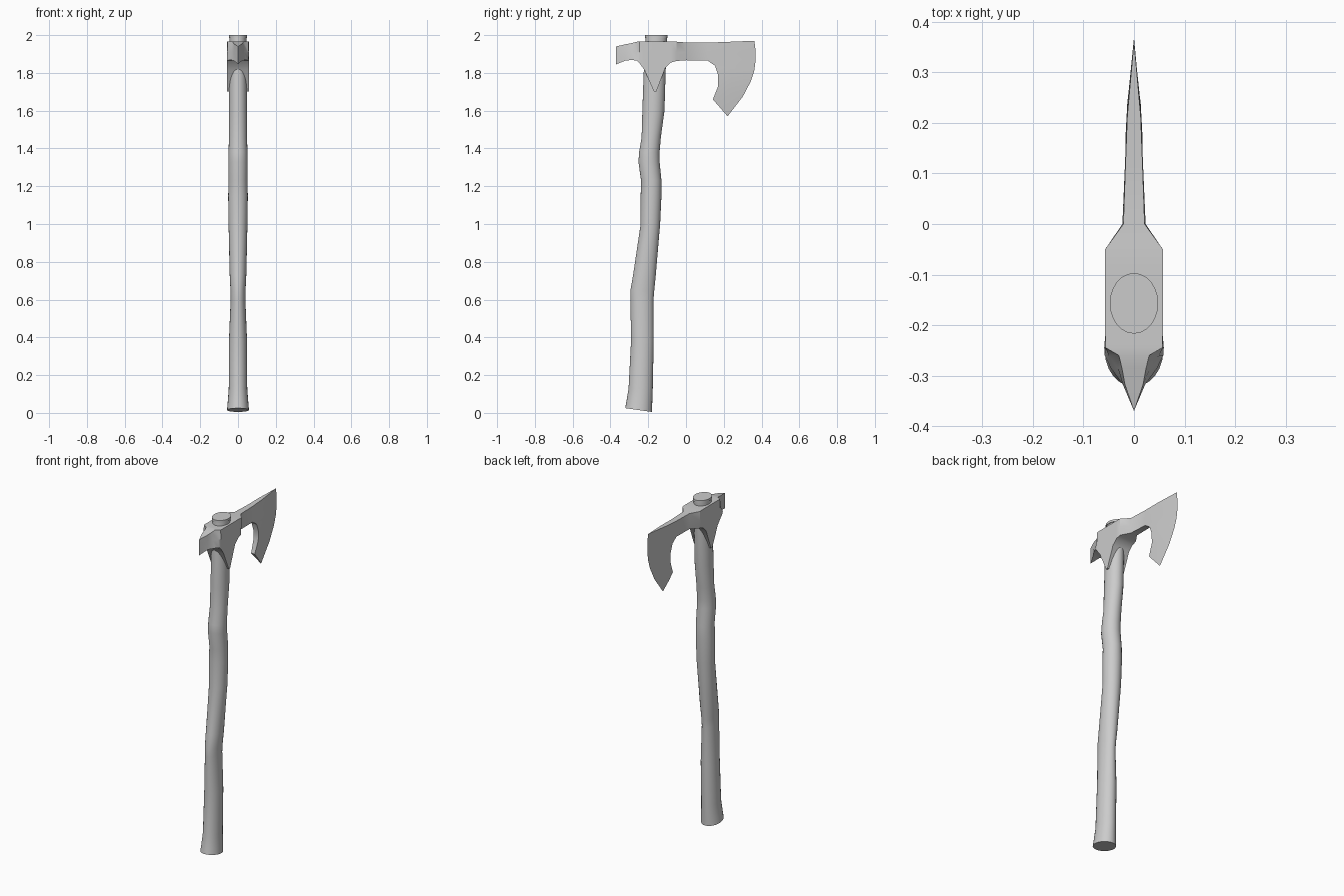
import bpy, bmesh, math


def finish(name, bm, angle):
    bmesh.ops.recalc_face_normals(bm, faces=bm.faces)
    me = bpy.data.meshes.new(name)
    bm.to_mesh(me)
    bm.free()
    ob = bpy.data.objects.new(name, me)
    bpy.context.collection.objects.link(ob)
    bpy.ops.object.select_all(action='DESELECT')
    bpy.context.view_layer.objects.active = ob
    ob.select_set(True)
    bpy.ops.object.shade_smooth_by_angle(angle=math.radians(angle))
    return ob


# Handle: elliptical rings (z, back y, front y, half width, tilt of the ring)
rings = [
    (0.015, -0.322, -0.180, 0.058, 0.010), (0.05, -0.316, -0.179, 0.055, 0.007),
    (0.13, -0.304, -0.176, 0.049, 0), (0.38, -0.291, -0.171, 0.048, 0),
    (0.60, -0.294, -0.172, 0.039, 0), (0.65, -0.294, -0.168, 0.040, 0),
    (0.73, -0.280, -0.160, 0.044, 0), (1.00, -0.240, -0.137, 0.050, 0),
    (1.15, -0.240, -0.130, 0.052, 0), (1.23, -0.238, -0.130, 0.050, 0),
    (1.33, -0.252, -0.140, 0.051, 0), (1.38, -0.248, -0.140, 0.050, 0),
    (1.46, -0.235, -0.133, 0.048, 0), (1.60, -0.231, -0.114, 0.048, 0),
    (1.80, -0.224, -0.108, 0.047, 0), (1.985, -0.213, -0.101, 0.044, 0),
    (1.986, -0.217, -0.097, 0.048, 0), (2.0, -0.217, -0.097, 0.048, 0)]
SIDES = 24
bm = bmesh.new()
loops = []
for z, y0, y1, w, tilt in rings:
    loop = []
    for i in range(SIDES):
        a = 2 * math.pi * i / SIDES
        s = math.sin(a)
        loop.append(bm.verts.new((w * math.cos(a), (y0 + y1) / 2 + (y1 - y0) / 2 * s, z - tilt * s)))
    loops.append(loop)
for a, b in zip(loops, loops[1:]):
    for i in range(SIDES):
        j = (i + 1) % SIDES
        bm.faces.new((a[i], a[j], b[j], b[i]))
bm.faces.new(loops[0])
bm.faces.new(loops[-1])
finish("handle", bm, 40)

# Axe head, one half as grids: poll, eye with pointed lugs, neck
# (y, top z, bottom z, half width at top, middle, bottom)
columns = [
    (-0.370, 1.940, 1.845, 0.000, 0.000, 0.000),
    (-0.318, 1.952, 1.866, 0.018, 0.022, 0.022),
    (-0.285, 1.958, 1.868, 0.024, 0.032, 0.046),
    (-0.260, 1.965, 1.865, 0.030, 0.050, 0.058),
    (-0.245, 1.966, 1.850, 0.056, 0.057, 0.059),
    (-0.220, 1.966, 1.815, 0.057, 0.057, 0.057),
    (-0.170, 1.966, 1.702, 0.057, 0.057, 0.057),
    (-0.157, 1.966, 1.702, 0.057, 0.057, 0.057),
    (-0.110, 1.966, 1.825, 0.057, 0.057, 0.057),
    (-0.080, 1.966, 1.855, 0.057, 0.057, 0.057),
    (-0.050, 1.965, 1.863, 0.057, 0.057, 0.055),
    (0.000, 1.961, 1.867, 0.021, 0.023, 0.021),
    (0.115, 1.960, 1.865, 0.017, 0.018, 0.017)]
head = [[(wt, y, t), (wm, y, 1.91), (wb, y, b)] for y, t, b, wt, wm, wb in columns]

# Bearded blade: rows run from the inner curve to the cutting edge
inner = head[-1] + [(0.017, 0.153, 1.838), (0.017, 0.170, 1.79),
                    (0.016, 0.170, 1.73), (0.012, 0.142, 1.66)]
edge = [(0.362, 1.970), (0.368, 1.92), (0.369, 1.87), (0.361, 1.81),
        (0.343, 1.755), (0.301, 1.675), (0.220, 1.570)]
blade = []
for (w, y, z), (ey, ez) in zip(inner, edge):
    k = 0.4
    blade.append([(w, y, z), (w * 0.78, y + k * (ey - y), z + k * (ez - z)), (0, ey, ez)])

bm = bmesh.new()
for grid in (head, blade):
    vs = [[bm.verts.new(p) for p in row] for row in grid]
    for r, s in zip(vs, vs[1:]):
        for i in range(len(r) - 1):
            bm.faces.new((r[i], r[i + 1], s[i + 1], s[i]))
bmesh.ops.remove_doubles(bm, verts=bm.verts, dist=0.0005)

# Mirror the half and close the rim between both sides
border = [tuple(e.verts) for e in bm.edges if e.is_boundary]
half = list(bm.faces)
twin = {v: (v if v.co.x < 1e-5 else bm.verts.new((-v.co.x, v.co.y, v.co.z))) for v in list(bm.verts)}
for f in half:
    bm.faces.new([twin[v] for v in reversed(f.verts)])
for a, b in border:
    quad = list(dict.fromkeys((a, b, twin[b], twin[a])))
    if len(quad) > 2:
        bm.faces.new(quad)
finish("axe_head", bm, 35)
